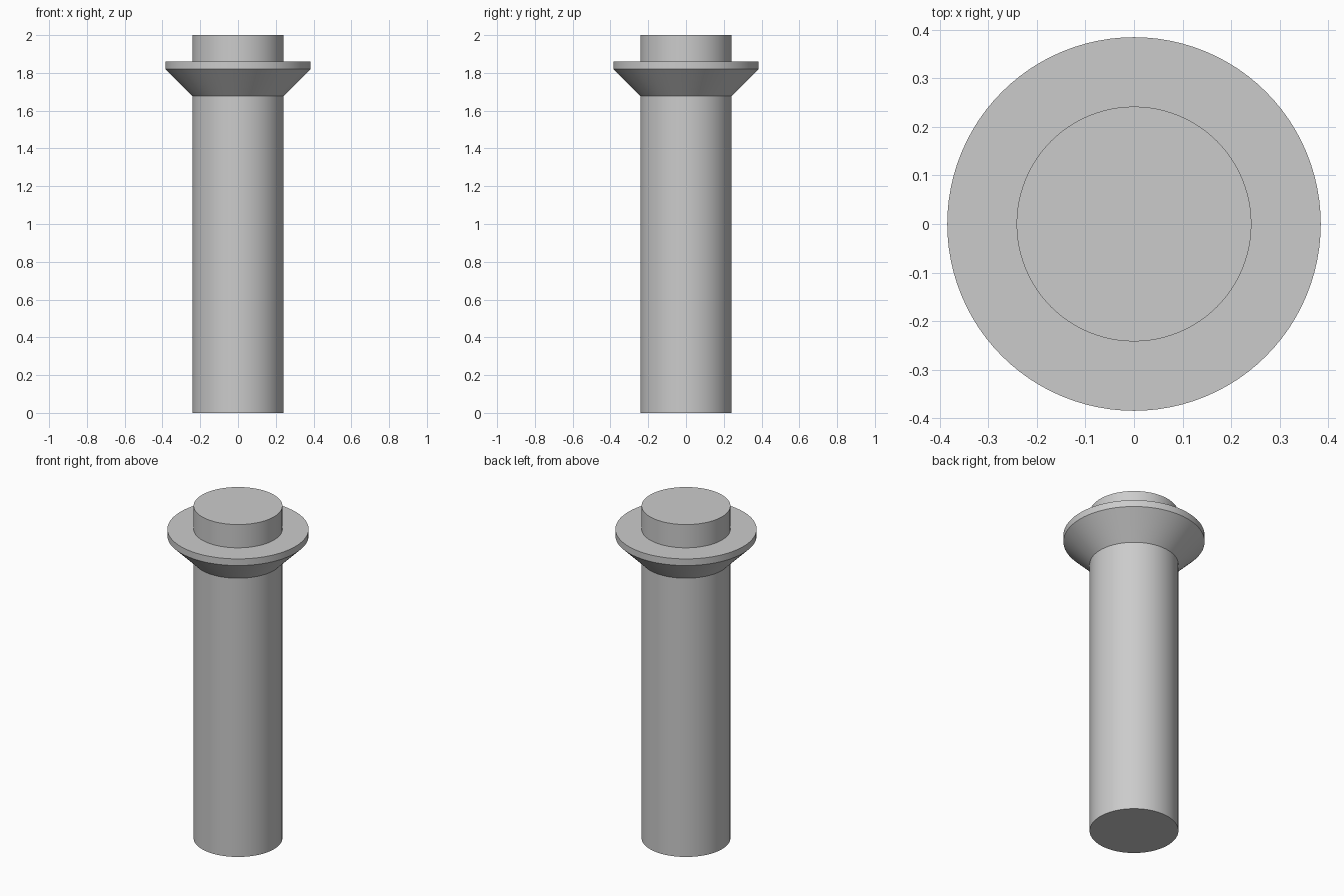
import bpy
import bmesh
from math import pi, radians
from mathutils import Vector

cube = bpy.data.objects.get("Cube")
if cube:
    bpy.data.objects.remove(cube, do_unlink=True)

# Single plain grey finish
grey = bpy.data.materials.new("plain_grey")
grey.use_nodes = True
colour = (0.6, 0.6, 0.6, 1.0)
grey.diffuse_color = colour
grey.node_tree.nodes["Principled BSDF"].inputs["Base Color"].default_value = colour

SEGMENTS = 96
SHAFT_RADIUS = 0.242
FLANGE_RADIUS = 0.385


def lathe(name, profile):
    """Revolve a (radius, height) profile about the z axis into a closed solid."""
    bm = bmesh.new()
    verts = [bm.verts.new((r, 0, z)) for r, z in profile]
    edges = [bm.edges.new(pair) for pair in zip(verts, verts[1:])]
    bmesh.ops.spin(bm, geom=verts + edges, cent=Vector(), axis=Vector((0, 0, 1)),
                   angle=2 * pi, steps=SEGMENTS)
    bmesh.ops.remove_doubles(bm, verts=bm.verts, dist=1e-5)
    # Cap the open bottom and top rims
    bmesh.ops.holes_fill(bm, edges=[e for e in bm.edges if e.is_boundary], sides=0)
    bmesh.ops.recalc_face_normals(bm, faces=bm.faces)
    mesh = bpy.data.meshes.new(name)
    bm.to_mesh(mesh)
    bm.free()
    mesh.materials.append(grey)
    obj = bpy.data.objects.new(name, mesh)
    bpy.context.collection.objects.link(obj)
    bpy.ops.object.select_all(action="DESELECT")
    obj.select_set(True)
    bpy.context.view_layer.objects.active = obj
    bpy.ops.object.shade_smooth_by_angle(angle=radians(30))
    return obj


# Straight shaft, chamfered flange with a thin rim, and short top stub
lathe("flanged_pin", [
    (SHAFT_RADIUS, 0.0),
    (SHAFT_RADIUS, 1.677),
    (FLANGE_RADIUS, 1.82),
    (FLANGE_RADIUS, 1.86),
    (SHAFT_RADIUS, 1.86),
    (SHAFT_RADIUS, 2.0),
])
